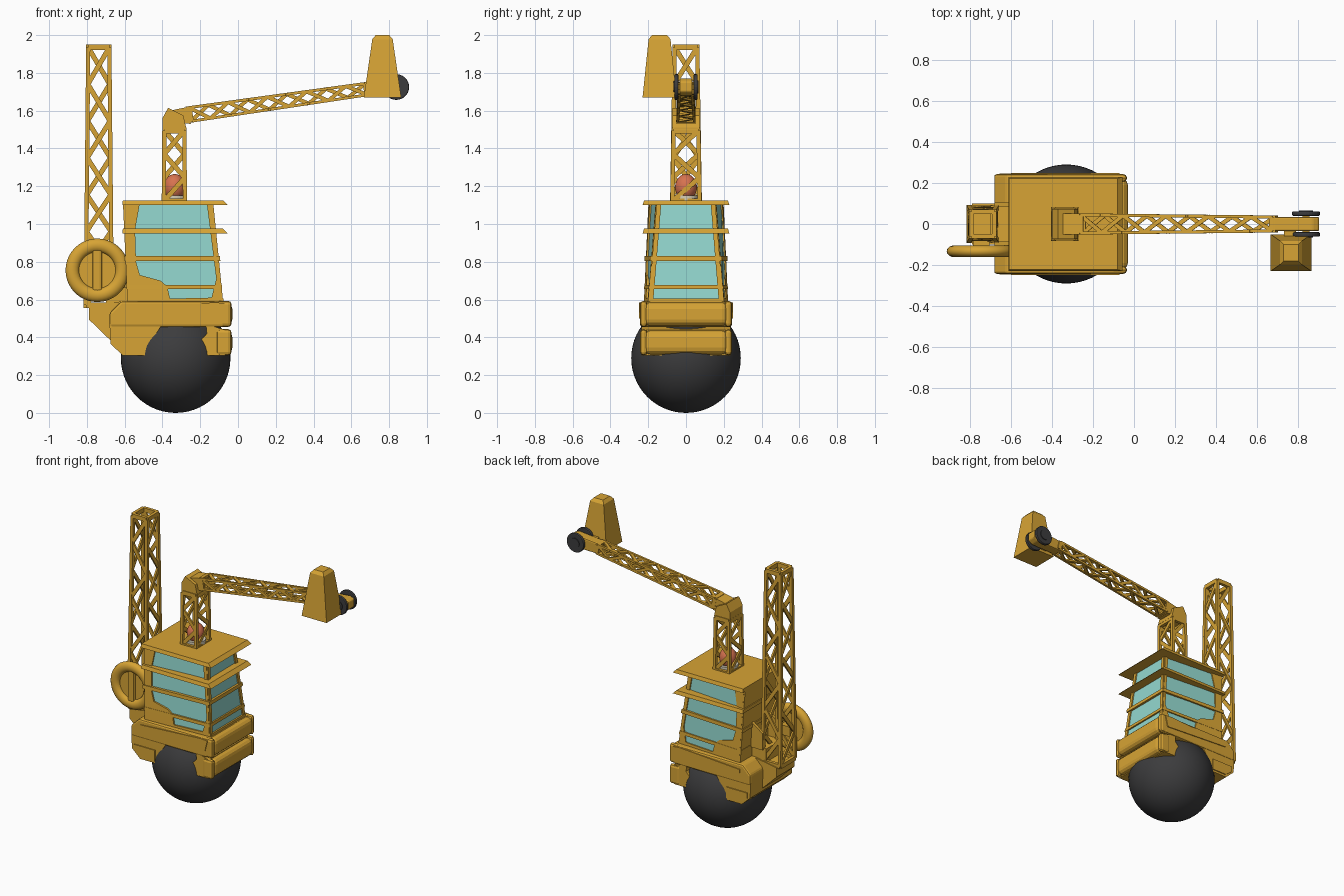
import bpy, bmesh, math
from mathutils import Vector as V

if "Cube" in bpy.data.objects:
    bpy.data.objects.remove(bpy.data.objects["Cube"])


def mat(name, r, g, b):
    m = bpy.data.materials.new(name)
    m.diffuse_color = (r, g, b, 1)
    m.use_nodes = True
    m.node_tree.nodes["Principled BSDF"].inputs["Base Color"].default_value = m.diffuse_color
    return m


YELLOW = mat("machine yellow", 0.68, 0.37, 0.035)
GLASS = mat("window teal", 0.29, 0.68, 0.62)
BLACK = mat("dark rubber", 0.045, 0.045, 0.047)
RED = mat("lamp orange red", 0.68, 0.17, 0.08)
CREAM = mat("lamp base cream", 0.68, 0.62, 0.47)


def finish(name, bm, m, bevel=0, segs=2):
    bmesh.ops.recalc_face_normals(bm, faces=bm.faces)
    me = bpy.data.meshes.new(name)
    bm.to_mesh(me)
    bm.free()
    me.materials.append(m)
    ob = bpy.data.objects.new(name, me)
    bpy.context.collection.objects.link(ob)
    if bevel:
        b = ob.modifiers.new("bevel", 'BEVEL')
        b.width, b.segments, b.limit_method = bevel, segs, 'ANGLE'
    return ob


def add_loft(bm, rings):
    rs = [[bm.verts.new(p) for p in r] for r in rings]
    n = len(rs[0])
    for a, b in zip(rs, rs[1:]):
        for i in range(n):
            bm.faces.new((a[i], a[(i + 1) % n], b[(i + 1) % n], b[i]))
    bm.faces.new(rs[0])
    bm.faces.new(rs[-1])


def loft(name, rings, m=YELLOW, bevel=0, segs=2):
    bm = bmesh.new()
    add_loft(bm, rings)
    return finish(name, bm, m, bevel, segs)


def prism(name, pts, y0, y1, m=YELLOW, bevel=0, segs=2):
    return loft(name, [[(x, y, z) for x, z in pts] for y in (y0, y1)], m, bevel, segs)


def box(name, x0, x1, y0, y1, z0, z1, m=YELLOW, bevel=0, segs=2):
    return prism(name, [(x0, z0), (x1, z0), (x1, z1), (x0, z1)], y0, y1, m, bevel, segs)


def rect(cx, cy, z, hx, hy):
    return [V((cx - hx, cy - hy, z)), V((cx + hx, cy - hy, z)),
            V((cx + hx, cy + hy, z)), V((cx - hx, cy + hy, z))]


def beam(bm, a, b, n, w, t):
    d = b - a
    n = (n - d * (n.dot(d) / d.dot(d))).normalized() * t / 2
    s = d.cross(n).normalized() * w / 2
    add_loft(bm, [[p + s + n, p - s + n, p - s - n, p + s - n] for p in (a, b)])


def truss(name, r0, r1, count, chord=0.022, web=0.026):
    """Four corner chords with a zigzag web on each side and a band at each end."""
    bm = bmesh.new()
    mid = sum(r0, V()) / 4
    for i in range(4):
        j = (i + 1) % 4
        n = (r0[i] + r0[j]) / 2 - mid
        n.normalize()
        beam(bm, r0[i], r1[i], n, chord, chord)
        for k in range(count):
            s, e = (i, j) if k % 2 == 0 else (j, i)
            beam(bm, r0[s].lerp(r1[s], k / count), r0[e].lerp(r1[e], (k + 1) / count), n, web, 0.012)
        for r in (r0, r1):
            beam(bm, r[i], r[j], n, 0.03, chord)
    return finish(name, bm, YELLOW)


def cylinder_y(name, x, y, z, r, depth, m, bevel=0):
    pts = [(x + r * math.cos(a), z + r * math.sin(a)) for a in [i * math.tau / 28 for i in range(28)]]
    return prism(name, pts, y - depth / 2, y + depth / 2, m, bevel)


def smooth(ob, m):
    ob.data.materials.append(m)
    bpy.ops.object.shade_smooth()


# Rolling ball
bpy.ops.mesh.primitive_uv_sphere_add(segments=56, ring_count=28, radius=0.29, location=(-0.33, 0, 0.29))
bpy.context.object.name = "rolling_ball"
smooth(bpy.context.object, BLACK)

# Hull, with skirts that leave an arch around the ball
prism("hull", [(-0.68, 0.455), (-0.07, 0.455), (-0.07, 0.59), (-0.62, 0.59), (-0.68, 0.53)], -0.243, 0.243, bevel=0.012)
prism("rear_skirt", [(-0.68, 0.47), (-0.675, 0.365), (-0.61, 0.305), (-0.475, 0.305), (-0.465, 0.36),
                     (-0.44, 0.41), (-0.40, 0.47)], -0.238, 0.238)
prism("front_skirt", [(-0.17, 0.47), (-0.165, 0.42), (-0.21, 0.37), (-0.18, 0.305), (-0.07, 0.305), (-0.07, 0.44)],
      -0.235, 0.235)
prism("tail", [(-0.79, 0.495), (-0.79, 0.56), (-0.62, 0.59), (-0.60, 0.31), (-0.635, 0.345)], -0.1, 0.1)
for s in (-1, 1):
    prism("shoulder_plate", [(-0.60, 0.53), (-0.09, 0.50), (-0.07, 0.58), (-0.12, 0.585), (-0.60, 0.555)],
          s * 0.24, s * 0.249)
    prism("skirt_plate", [(-0.655, 0.36), (-0.60, 0.32), (-0.49, 0.32), (-0.49, 0.40), (-0.655, 0.40)],
          s * 0.235, s * 0.245)

# Front bumpers with end caps
for nm, z0, z1 in (("upper", 0.46, 0.585), ("lower", 0.31, 0.435)):
    box(nm + "_bumper", -0.15, -0.03, -0.225, 0.225, z0, z1, bevel=0.035, segs=3)
    for s in (-1, 1):
        box(nm + "_bumper_cap", -0.115, -0.034, min(s * 0.205, s * 0.243), max(s * 0.205, s * 0.243),
            z0 - 0.005, z1 + 0.008, bevel=0.018)


# Cab section at a height: wider at the back, narrowing upward
def cab(z):
    t = (z - 0.56) / 0.55
    return -0.575 - 0.025 * t, -0.085 - 0.055 * t, 0.215 - 0.025 * t, 0.195 - 0.045 * t


def section(z, p=0.0):
    xb, xf, yb, yf = cab(z)
    return [V((xb - p, -yb - p, z)), V((xf + p, -yf - p, z)), V((xf + p, yf + p, z)), V((xb - p, yb + p, z))]


def side(x, z, off):
    xb, xf, yb, yf = cab(z)
    return yb + (yf - yb) * (x - xb) / (xf - xb) + off


loft("cab_glass", [section(0.56), section(1.11)], GLASS)
FRAME = [(-0.60, 1.11), (-0.52, 1.11), (-0.545, 0.97), (-0.54, 0.80), (-0.52, 0.73), (-0.41, 0.70), (-0.375, 0.67),
         (-0.36, 0.605), (-0.14, 0.61), (-0.115, 0.71), (-0.165, 1.11), (-0.14, 1.11), (-0.083, 0.56), (-0.577, 0.56)]
for s in (-1, 1):
    loft("cab_side_frame", [[(x, s * side(x, z, o), z) for x, z in FRAME] for o in (-0.004, 0.009)])
    bm = bmesh.new()
    beam(bm, V((-0.088, s * 0.188, 0.56)), V((-0.143, s * 0.143, 1.11)), V((1, 0, 0)), 0.024, 0.024)
    finish("cab_front_post", bm, YELLOW)
back = []
for o in (-0.009, 0.01):
    b, t = cab(0.56), cab(1.11)
    back.append([(b[0] + o, -b[2] - .008, 0.56), (b[0] + o, b[2] + .008, 0.56),
                 (t[0] + o, t[2] + .008, 1.11), (t[0] + o, -t[2] - .008, 1.11)])
loft("cab_back_panel", back)
box("cab_sill", -0.11, -0.078, -0.19, 0.19, 0.56, 0.605)

# Window bars, visor and roof
loft("lower_window_bar", [section(0.655, 0.011), section(0.677, 0.011)])
loft("middle_window_bar", [section(0.805, 0.016), section(0.83, 0.016)])
for nm, z in (("visor", 0.95), ("roof", 1.10)):
    loft(nm, [rect(-0.333, 0, z, 0.278, 0.23), rect(-0.345, 0, z + 0.025, 0.265, 0.222)])

# Warning lamp
bpy.ops.mesh.primitive_cylinder_add(vertices=28, radius=0.066, depth=0.03, location=(-0.335, 0, 1.137))
bpy.context.object.name = "lamp_base"
bpy.context.object.data.materials.append(CREAM)
bpy.ops.mesh.primitive_uv_sphere_add(segments=28, ring_count=14, radius=0.058, location=(-0.335, 0, 1.195))
bpy.context.object.name = "lamp_dome"
bpy.context.object.scale.z = 1.2
smooth(bpy.context.object, RED)

# Rear mast and its mount
truss("rear_mast", rect(-0.737, 0, 0.57, 0.069, 0.082), rect(-0.737, 0, 1.935, 0.056, 0.06), 7)
box("mast_mount", -0.70, -0.57, -0.09, 0.09, 0.57, 0.67)
for s in (-1, 1):
    prism("mast_bracket", [(-0.68, 0.66), (-0.58, 0.66), (-0.58, 0.85), (-0.68, 0.78)], s * 0.085, s * 0.105)

# Spare wheel hung beside the mast
bpy.ops.mesh.primitive_torus_add(major_radius=0.132, minor_radius=0.036, major_segments=40, minor_segments=14,
                                 location=(-0.745, -0.133, 0.755), rotation=(math.pi / 2, 0, 0))
bpy.context.object.name = "side_wheel_rim"
bpy.context.object.scale.z = 0.8
smooth(bpy.context.object, YELLOW)
cylinder_y("side_wheel_disc", -0.745, -0.128, 0.755, 0.12, 0.016, YELLOW)
box("side_wheel_bar", -0.77, -0.72, -0.153, -0.113, 0.64, 0.87, bevel=0.012)
box("side_wheel_mount", -0.785, -0.705, -0.125, -0.06, 0.72, 0.79)

# Crane column, elbow and boom
truss("crane_column", rect(-0.337, 0, 1.12, 0.056, 0.072), rect(-0.337, 0, 1.495, 0.053, 0.066), 3)
prism("column_elbow", [(-0.40, 1.50), (-0.40, 1.56), (-0.37, 1.615), (-0.29, 1.575), (-0.272, 1.50)], -0.072, 0.072)
prism("boom_hinge", [(-0.36, 1.54), (-0.25, 1.53), (-0.265, 1.62), (-0.36, 1.60)], -0.05, 0.05)


def boom_end(x, z, h, w):
    return [V((x + 0.006, -w, z - h)), V((x + 0.006, w, z - h)), V((x - 0.006, w, z + h)), V((x - 0.006, -w, z + h))]


truss("boom", boom_end(-0.255, 1.58, 0.036, 0.044), boom_end(0.68, 1.714, 0.03, 0.034), 9, 0.015, 0.02)

# Boom head with pulleys
prism("boom_head", [(0.67, 1.677), (0.87, 1.68), (0.902, 1.70), (0.902, 1.755), (0.87, 1.77), (0.67, 1.752)],
      -0.035, 0.035, bevel=0.008)
for s in (-1, 1):
    cylinder_y("pulley", 0.838, s * 0.051, 1.725, 0.068, 0.022, BLACK, 0.006)
    cylinder_y("pulley_hub", 0.838, s * 0.053, 1.725, 0.035, 0.028, BLACK)
box("pulley_axle", 0.82, 0.855, -0.055, 0.055, 1.71, 1.74)

# Tapered counterweight beside the boom head
loft("counterweight", [rect(0.765, -0.14, 1.67, 0.099, 0.09), rect(0.765, -0.14, 1.978, 0.054, 0.058),
                       rect(0.765, -0.14, 2.0, 0.036, 0.04)])
box("counterweight_link", 0.73, 0.79, -0.09, 0.0, 1.69, 1.75)
